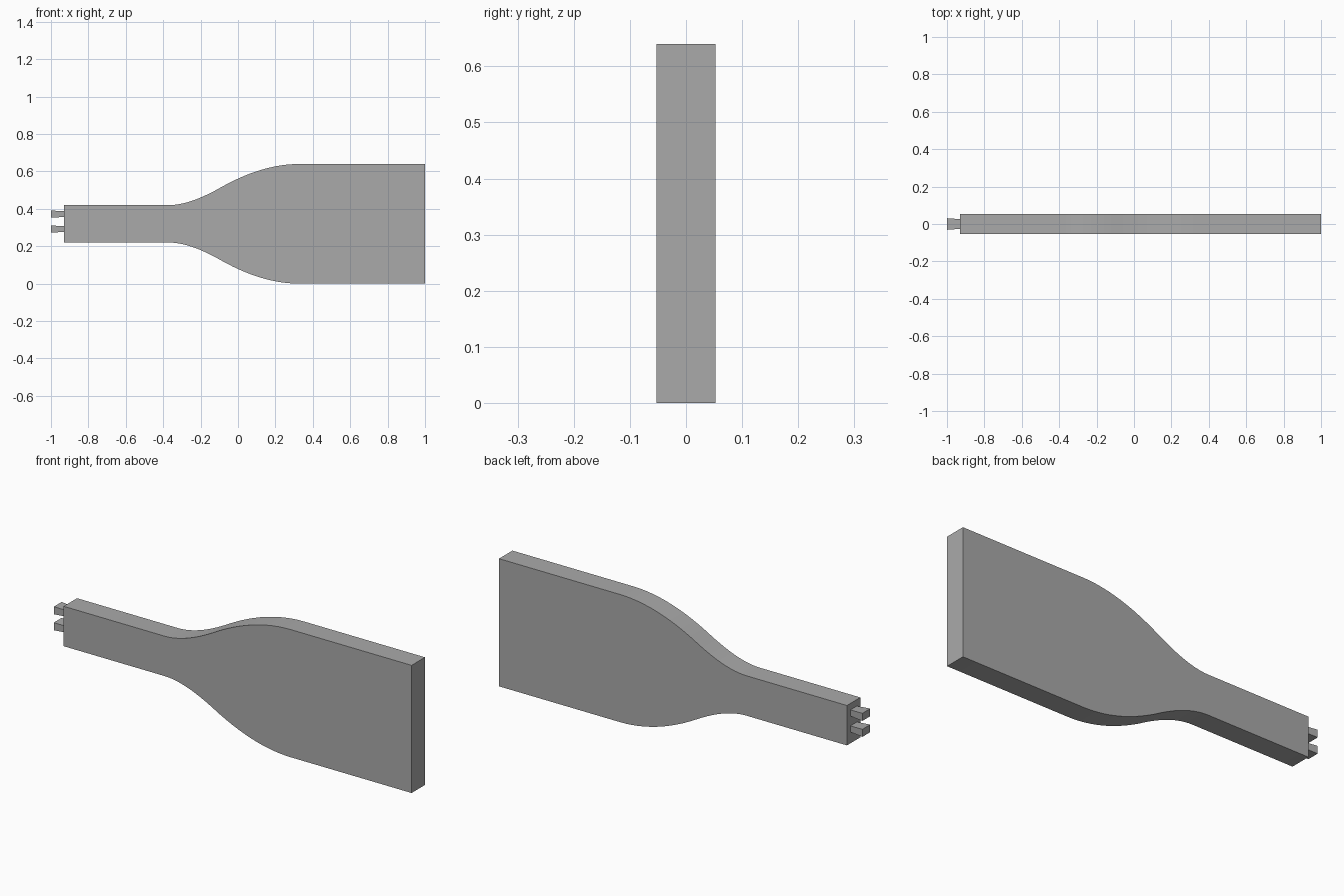
import bpy, bmesh

cube = bpy.data.objects.get("Cube")
if cube:
    bpy.data.objects.remove(cube, do_unlink=True)

grey = bpy.data.materials.new("plain grey")
grey.use_nodes = True
grey.diffuse_color = (0.4, 0.4, 0.4, 1)
grey.node_tree.nodes["Principled BSDF"].inputs["Base Color"].default_value = (0.4, 0.4, 0.4, 1)

MID_Z = 0.32        # height of the long axis
NECK_END = -0.93    # where the neck stops and the prongs begin


def loft(name, sections):
    """Join rectangular sections (x, centre z, half depth, half height) along x."""
    bm = bmesh.new()
    rings = [[bm.verts.new((x, sy * hy, z + sz * hz))
              for sy, sz in ((-1, -1), (1, -1), (1, 1), (-1, 1))]
             for x, z, hy, hz in sections]
    for a, b in zip(rings, rings[1:]):
        for i in range(4):
            j = (i + 1) % 4
            bm.faces.new((a[i], a[j], b[j], b[i]))
    bm.faces.new(rings[0])
    bm.faces.new(rings[-1])
    bmesh.ops.recalc_face_normals(bm, faces=bm.faces)
    mesh = bpy.data.meshes.new(name)
    bm.to_mesh(mesh)
    bm.free()
    mesh.materials.append(grey)
    obj = bpy.data.objects.new(name, mesh)
    bpy.context.collection.objects.link(obj)
    return obj


def arc(start, control, end, steps=12):
    """Quadratic curve points, leaving out the start."""
    pts = []
    for i in range(1, steps + 1):
        t = i / steps
        pts.append([(1 - t) ** 2 * a + 2 * t * (1 - t) * b + t * t * c
                    for a, b, c in zip(start, control, end)])
    return pts


# Flat body: narrow neck, S-shaped shoulder, broad blade
neck, bend, blade = (-0.37, 0.1), (-0.1, 0.19), (0.33, 0.32)
outline = [(NECK_END, 0.1), neck]
outline += arc(neck, (-0.26, 0.1), bend)
outline += arc(bend, (0.126, 0.32), blade)
outline.append((1.0, 0.32))
body = loft("body", [(x, MID_Z, 0.053, h) for x, h in outline])

# Two prongs on the neck end, slightly flared towards their tips
for name, z in (("upper_prong", 0.372), ("lower_prong", 0.292)):
    loft(name, [(-1.0, z, 0.031, 0.019), (NECK_END + 0.01, z, 0.025, 0.015)])

# Smooth the shoulder but keep the corners crisp
bpy.ops.object.select_all(action="DESELECT")
body.select_set(True)
bpy.context.view_layer.objects.active = body
bpy.ops.object.shade_smooth_by_angle(angle=0.5)
